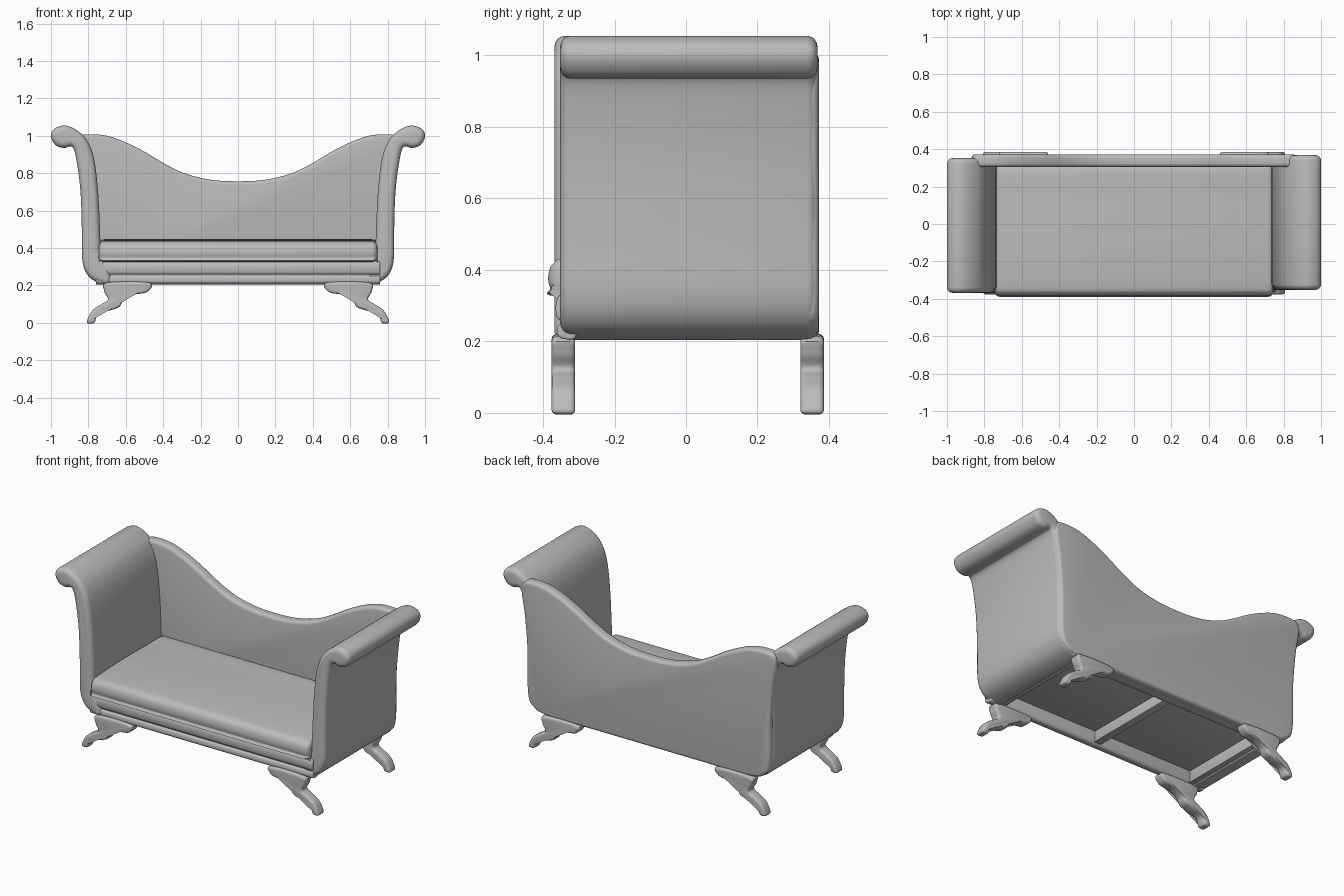
import bpy, bmesh, math
from mathutils import Vector

cube = bpy.data.objects.get("Cube")
if cube:
    bpy.data.objects.remove(cube, do_unlink=True)

grey = bpy.data.materials.new("plain_grey")
grey.use_nodes = True
grey.diffuse_color = (0.5, 0.5, 0.5, 1)
grey.node_tree.nodes["Principled BSDF"].inputs["Base Color"].default_value = (0.5, 0.5, 0.5, 1)


def smooth_loop(points, steps=5):
    """Closed Catmull-Rom outline through the points."""
    p = [Vector(q) for q in points]
    n, out = len(p), []
    for i in range(n):
        a, b, c, d = p[i - 1], p[i], p[(i + 1) % n], p[(i + 2) % n]
        for k in range(steps):
            t = k / steps
            out.append(0.5 * (2 * b + (c - a) * t + (2 * a - 5 * b + 4 * c - d) * t * t
                              + (3 * b - a - 3 * c + d) * t ** 3))
    return out


def inset(loop, dist):
    """Move an outline inwards along its averaged normals."""
    n = len(loop)
    area = sum(loop[i - 1].cross(loop[i]) for i in range(n))
    sign = 1 if area > 0 else -1
    out = []
    for i in range(n):
        t = (loop[(i + 1) % n] - loop[i - 1]).normalized()
        out.append(loop[i] + Vector((-t.y, t.x)) * dist * sign)
    return out


def finish(name, bm):
    bmesh.ops.recalc_face_normals(bm, faces=bm.faces[:])
    mesh = bpy.data.meshes.new(name)
    bm.to_mesh(mesh)
    bm.free()
    mesh.materials.append(grey)
    obj = bpy.data.objects.new(name, mesh)
    bpy.context.collection.objects.link(obj)
    bpy.ops.object.select_all(action='DESELECT')
    obj.select_set(True)
    bpy.context.view_layer.objects.active = obj
    bpy.ops.object.shade_smooth_by_angle(angle=math.radians(40))
    return obj


def slab(name, loop, lo, hi, place, soft=0.02, steps=4):
    """Extrude an outline from lo to hi with rounded end edges."""
    turns = [math.pi / 2 * k / steps for k in range(steps + 1)]
    ends = [(soft * (1 - math.sin(a)), soft * (1 - math.cos(a))) for a in turns]
    rings = [(lo + e, i) for i, e in ends] + [(hi - e, i) for i, e in reversed(ends)]
    bm = bmesh.new()
    made = [[bm.verts.new(place(p.x, p.y, depth)) for p in inset(loop, i)] for depth, i in rings]
    for r, s in zip(made, made[1:]):
        for j in range(len(r)):
            bm.faces.new((r[j - 1], r[j], s[j], s[j - 1]))
    bm.faces.new(made[0])
    bm.faces.new(made[-1])
    return finish(name, bm)


def box(name, x0, x1, y0, y1, z0, z1, soft=0.006):
    bm = bmesh.new()
    bmesh.ops.create_cube(bm, size=1)
    for v in bm.verts:
        v.co = ((x0 + x1) / 2 + v.co.x * (x1 - x0), (y0 + y1) / 2 + v.co.y * (y1 - y0),
                (z0 + z1) / 2 + v.co.z * (z1 - z0))
    bmesh.ops.bevel(bm, geom=bm.edges[:], offset=soft, segments=2, affect='EDGES', profile=0.5)
    return finish(name, bm)


def across(side):
    """Outline in x-z, depth along y."""
    return lambda a, b, d: (side * a, d, b)


def along(a, b, d):
    """Outline in y-z, length along x."""
    return (d, a, b)


# Outlines
arm = smooth_loop([(.68, .21), (.74, .213), (.80, .25), (.832, .33), (.835, .5), (.842, .7),
                   (.862, .86), (.885, .94), (.93, .935), (.975, .95), (1.0, .995), (.985, 1.035),
                   (.93, 1.055), (.87, 1.035), (.81, .98), (.77, .88), (.748, .7), (.738, .5),
                   (.73, .36), (.69, .29)])
leg = smooth_loop([(.475, .215), (.70, .215), (.715, .17), (.695, .125), (.73, .1), (.775, .07),
                   (.80, .03), (.806, .0), (.768, .0), (.75, .045), (.69, .065), (.635, .085),
                   (.61, .125), (.56, .15), (.485, .165)])

# Scrolled arms and splayed legs
for side, label in ((1, "left"), (-1, "right")):
    shift = .008 * side
    slab(label + "_arm", arm, -.36 + shift, .36 + shift, across(side), .03)
    slab("front_%s_leg" % label, leg, -.376, -.31, across(side), .014)
    slab("back_%s_leg" % label, leg, .32, .386, across(side), .014)

# Back panel with a dipped crest
half = [(.35, .21), (.68, .21), (.79, .245), (.826, .33), (.83, .6), (.848, .8), (.868, .93),
        (.855, .995), (.79, 1.008), (.7, 1.0), (.6, .965), (.5, .915), (.4, .855), (.3, .805),
        (.2, .775), (.1, .76)]
outline = half + [(0, .757)] + [(-x, z) for x, z in reversed(half)]
slab("back_panel", smooth_loop(outline), .305, .372, across(1), .02)

# Seat cushion
cushion = smooth_loop([(-.355, .325), (-.38, .35), (-.385, .385), (-.37, .42), (-.32, .437),
                       (-.1, .447), (.15, .445), (.31, .44), (.32, .38), (.31, .325), (0, .32)])
slab("seat_cushion", cushion, -.745, .745, along, .03)

# Moulded front rail
rail = smooth_loop([(-.345, .208), (-.36, .22), (-.359, .242), (-.35, .254), (-.362, .27),
                    (-.364, .305), (-.35, .33), (-.31, .33), (-.3, .27), (-.31, .21)])
slab("front_rail", rail, -.76, .76, along, .006)

# Open underside: deck, border rails and a cross brace
box("seat_deck", -.73, .73, -.33, .33, .28, .34)
box("rear_rail", -.72, .72, .28, .33, .21, .29)
for side, label in ((1, "left"), (-1, "right")):
    box(label + "_end_rail", *sorted((side * .65, side * .72)), -.33, .33, .21, .29)
box("cross_brace", -.025, .025, -.33, .33, .215, .285)
